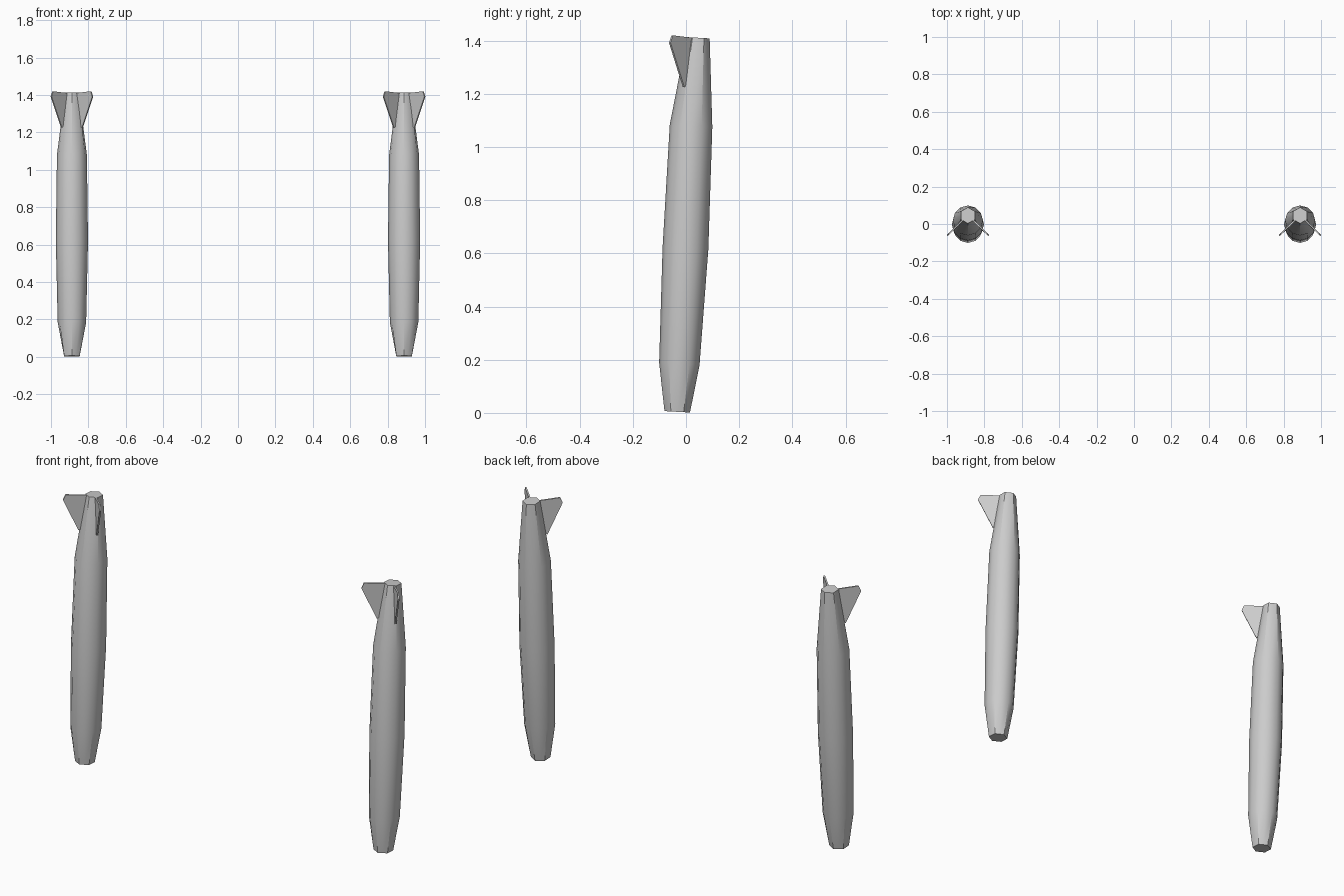
import bpy, bmesh, math
from mathutils import Vector

cube = bpy.data.objects.get("Cube")
if cube:
    bpy.data.objects.remove(cube, do_unlink=True)

grey = bpy.data.materials.new("light grey metal")
grey.use_nodes = True
colour = (0.6, 0.6, 0.6, 1)
grey.diffuse_color = colour
grey.node_tree.nodes["Principled BSDF"].inputs["Base Color"].default_value = colour

SPACING = 0.888   # distance of each tank from the centre plane
SIDES = 12
LEAN = 0.055      # forward lean of the long axis

# height, centre y, radius, hexagonal end
RINGS = [
    (0.004, -0.033, 0.048, True),
    (0.185, -0.025, 0.076, False),
    (0.62, -0.002, 0.086, False),
    (1.08, 0.019, 0.080, False),
    (1.411, 0.046, 0.043, True),
]


def finish(bm, name):
    bmesh.ops.recalc_face_normals(bm, faces=bm.faces)
    mesh = bpy.data.meshes.new(name)
    bm.to_mesh(mesh)
    bm.free()
    mesh.materials.append(grey)
    obj = bpy.data.objects.new(name, mesh)
    bpy.context.collection.objects.link(obj)
    return obj


def make_tank(name, x):
    """Loft a faceted tube whose ends narrow to hexagons."""
    bm = bmesh.new()
    loops = []
    for z, cy, radius, hexagon in RINGS:
        loop = []
        for i in range(SIDES):
            a = math.pi / 2 + math.tau * i / SIDES
            r = radius * (math.cos(math.pi / 6) if hexagon and i % 2 else 1)
            dy = r * math.sin(a)
            loop.append(bm.verts.new((x + r * math.cos(a), cy + dy, z - LEAN * dy)))
        loops.append(loop)
    for low, high in zip(loops, loops[1:]):
        for i in range(SIDES):
            j = (i + 1) % SIDES
            bm.faces.new((low[i], low[j], high[j], high[i]))
    bm.faces.new(loops[0])
    bm.faces.new(loops[-1])
    obj = finish(bm, name)
    bpy.ops.object.select_all(action="DESELECT")
    obj.select_set(True)
    bpy.context.view_layer.objects.active = obj
    bpy.ops.object.shade_smooth_by_angle(angle=math.radians(35))


def make_fin(name, x, side):
    """Thin swept plate with a clipped tip, rooted inside the tank."""
    outline = [(0.028, 0.020, 1.411), (0.102, -0.052, 1.42),
               (0.111, -0.061, 1.392), (0.056, -0.009, 1.225),
               (0.036, 0.012, 1.24)]
    points = [Vector((x + side * px, py, pz)) for px, py, pz in outline]
    offset = Vector((side, 1.03, 0)).normalized() * 0.004
    bm = bmesh.new()
    front = [bm.verts.new(p - offset) for p in points]
    back = [bm.verts.new(p + offset) for p in points]
    bm.faces.new(front)
    bm.faces.new(back)
    for i in range(len(points)):
        j = (i + 1) % len(points)
        bm.faces.new((front[i], front[j], back[j], back[i]))
    finish(bm, name)


# Matching pair of tanks, each with two splayed fins
for label, sign in (("left", 1), ("right", -1)):
    make_tank(label + "_tank", sign * SPACING)
    for fin_label, side in (("left", 1), ("right", -1)):
        make_fin(label + "_tank_" + fin_label + "_fin", sign * SPACING, side)
